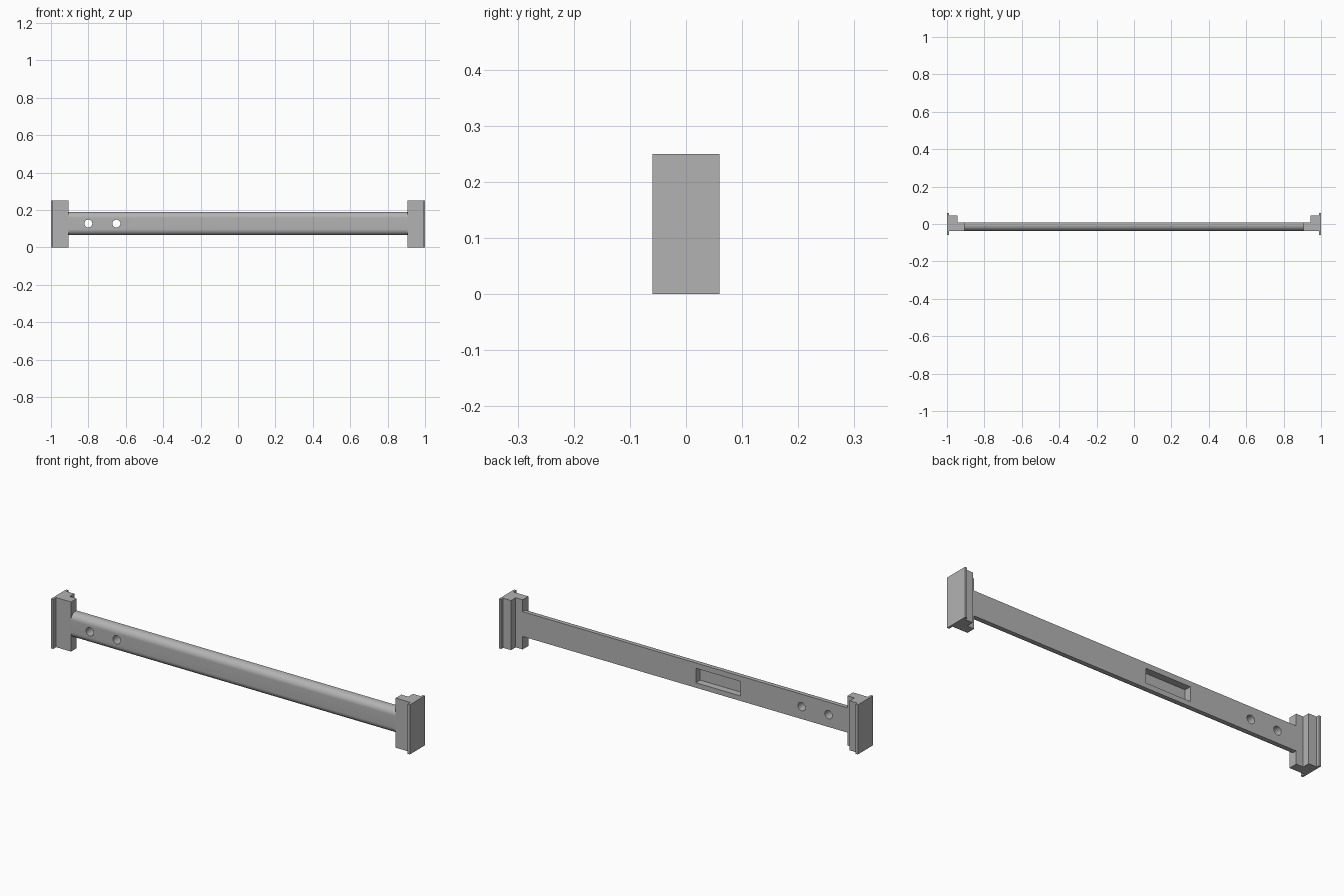
import bpy, bmesh, math

cube = bpy.data.objects.get("Cube")
if cube:
    bpy.data.objects.remove(cube, do_unlink=True)

FRONT, BACK = -0.037, 0.008      # depth of the bar
BOTTOM, TOP, MID = 0.065, 0.19, 0.1275
HEIGHT = 0.25

grey = bpy.data.materials.new("plain grey")
grey.use_nodes = True
grey.diffuse_color = (0.45, 0.45, 0.45, 1)
grey.node_tree.nodes["Principled BSDF"].inputs["Base Color"].default_value = grey.diffuse_color


def extrude_profile(name, points, direction):
    """Closed prism from a flat outline."""
    bm = bmesh.new()
    face = bm.faces.new([bm.verts.new(p) for p in points])
    new = bmesh.ops.extrude_face_region(bm, geom=[face])["geom"]
    bmesh.ops.translate(bm, vec=direction, verts=[v for v in new if isinstance(v, bmesh.types.BMVert)])
    bmesh.ops.recalc_face_normals(bm, faces=bm.faces)
    mesh = bpy.data.meshes.new(name)
    bm.to_mesh(mesh)
    bm.free()
    mesh.materials.append(grey)
    obj = bpy.data.objects.new(name, mesh)
    bpy.context.collection.objects.link(obj)
    return obj


def cut(target, cutter):
    mod = target.modifiers.new("cut", "BOOLEAN")
    mod.operation = "DIFFERENCE"
    mod.solver = "EXACT"
    mod.object = cutter
    cutter.hide_render = True
    cutter.hide_set(True)


# Bar: flat back, two rounded front corners
radius, steps = 0.032, 12
outline = [(BACK, BOTTOM), (BACK, TOP)]
for start, z in ((90, TOP - radius), (180, BOTTOM + radius)):
    for i in range(steps + 1):
        a = math.radians(start + 90 * i / steps)
        outline.append((FRONT + radius + radius * math.cos(a), z + radius * math.sin(a)))
bar = extrude_profile("bar", [(-0.905, y, z) for y, z in outline], (1.81, 0, 0))

# Two round through holes
for x in (-0.8, -0.65):
    ring = [(x + 0.021 * math.cos(i * math.tau / 32), -0.1, MID + 0.021 * math.sin(i * math.tau / 32))
            for i in range(32)]
    cut(bar, extrude_profile("hole_cutter", ring, (0, 0.2, 0)))

# Rectangular pocket in the back
pocket = [(-0.31, -0.027, 0.09), (-0.06, -0.027, 0.09), (-0.06, -0.027, 0.163), (-0.31, -0.027, 0.163)]
cut(bar, extrude_profile("pocket_cutter", pocket, (0, 0.1, 0)))

bpy.context.view_layer.objects.active = bar
bar.select_set(True)
bpy.ops.object.shade_smooth_by_angle(angle=math.radians(30))

# Stepped end brackets with thin outer plates
bracket = [(1, -0.06), (1, 0.06), (0.988, 0.06), (0.988, 0.045), (0.944, 0.045),
           (0.944, BACK), (0.905, BACK), (0.905, FRONT), (0.988, FRONT), (0.988, -0.06)]
for side, sign in (("left", 1), ("right", -1)):
    extrude_profile(side + "_end_bracket", [(sign * x, y, 0) for x, y in bracket], (0, 0, HEIGHT))
